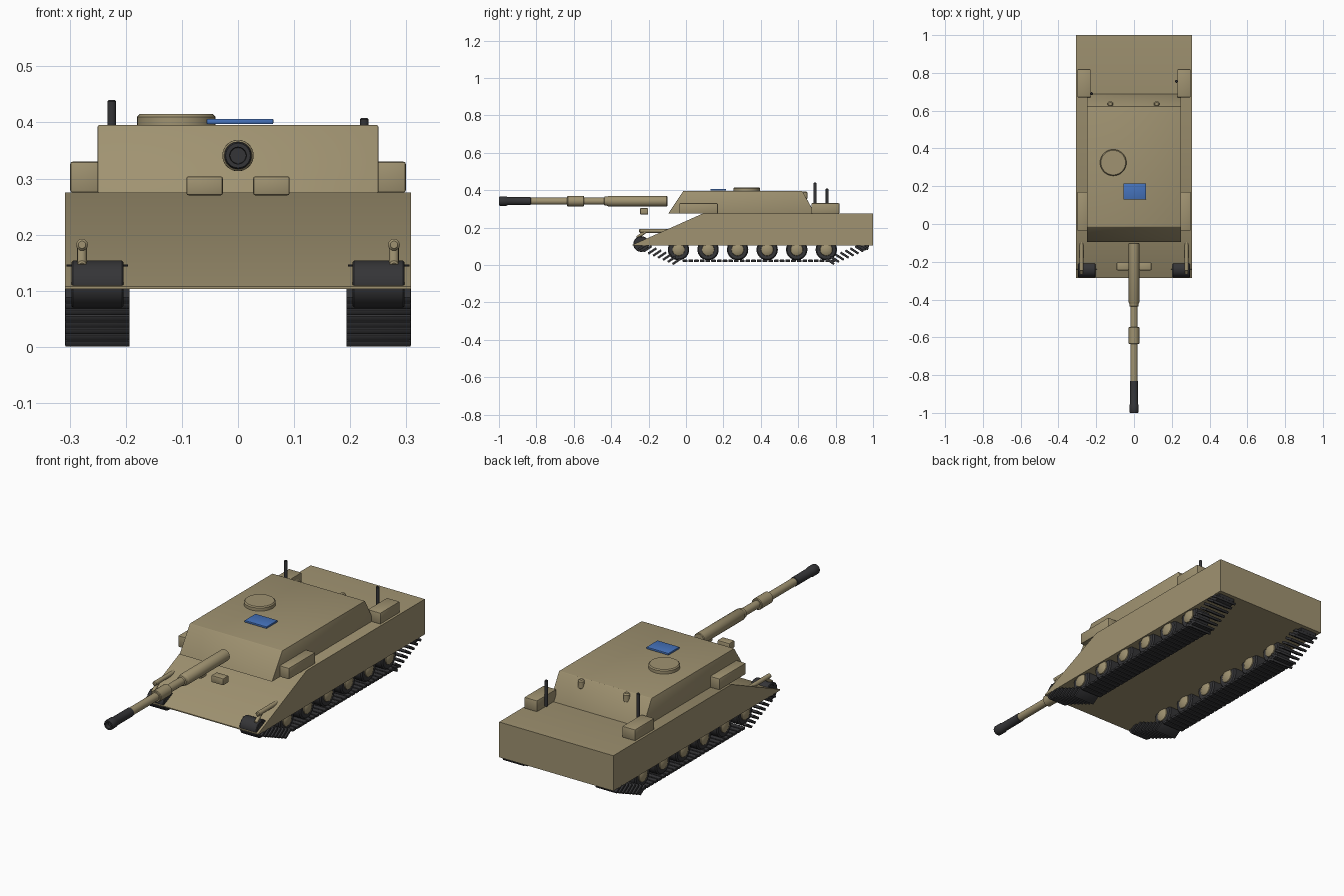
import bpy, bmesh, math
from mathutils import Vector

if "Cube" in bpy.data.objects:
    bpy.data.objects.remove(bpy.data.objects["Cube"])


def material(name, rgb):
    m = bpy.data.materials.new(name)
    m.use_nodes = True
    m.diffuse_color = (*rgb, 1)
    m.node_tree.nodes["Principled BSDF"].inputs["Base Color"].default_value = (*rgb, 1)
    return m


TAN = material("desert tan", (0.35, 0.29, 0.165))
DARK = material("dark rubber", (0.035, 0.035, 0.038))
BLUE = material("panel blue", (0.06, 0.17, 0.5))


def finish(name, bm, mat, bevel=0.0):
    bmesh.ops.recalc_face_normals(bm, faces=bm.faces)
    if bevel:
        bmesh.ops.bevel(bm, geom=bm.edges[:], offset=bevel, segments=2,
                        affect="EDGES", profile=0.5)
    mesh = bpy.data.meshes.new(name)
    bm.to_mesh(mesh)
    bm.free()
    mesh.materials.append(mat)
    ob = bpy.data.objects.new(name, mesh)
    bpy.context.collection.objects.link(ob)
    bpy.ops.object.select_all(action="DESELECT")
    ob.select_set(True)
    bpy.context.view_layer.objects.active = ob
    bpy.ops.object.shade_smooth_by_angle(angle=math.radians(35))
    return ob


def box(name, lo, hi, mat=TAN, bevel=0.004):
    bm = bmesh.new()
    bmesh.ops.create_cube(bm, size=1)
    lo, hi = Vector(lo), Vector(hi)
    for v in bm.verts:
        v.co = (lo + hi) / 2 + v.co * (hi - lo)
    return finish(name, bm, mat, bevel)


def extrude_profile(name, points, half_width, mat=TAN, bevel=0.002):
    """Side outline in (y, z), extruded across x."""
    bm = bmesh.new()
    sides = [[bm.verts.new((x, y, z)) for y, z in points]
             for x in (-half_width, half_width)]
    for s in sides:
        bm.faces.new(s)
    for i in range(len(points)):
        j = (i + 1) % len(points)
        bm.faces.new((sides[0][i], sides[0][j], sides[1][j], sides[1][i]))
    return finish(name, bm, mat, bevel)


def lathe(name, start, axis, profile, mat=TAN, sides=28):
    """Rings of (distance along axis, radius), with closed ends."""
    turn = Vector(axis).to_track_quat("Z", "Y")
    bm = bmesh.new()
    rings = []
    for d, r in profile:
        ring = []
        for k in range(sides):
            a = math.tau * k / sides
            p = Vector((r * math.cos(a), r * math.sin(a), d))
            ring.append(bm.verts.new(Vector(start) + turn @ p))
        rings.append(ring)
    for a, b in zip(rings, rings[1:]):
        for k in range(sides):
            n = (k + 1) % sides
            bm.faces.new((a[k], a[n], b[n], b[k]))
    bm.faces.new(rings[0])
    bm.faces.new(rings[-1])
    return finish(name, bm, mat)


def rod(name, a, b, r, mat=TAN, soft=0.003, sides=20):
    a, b = Vector(a), Vector(b)
    n = (b - a).length
    return lathe(name, a, b - a, [(0, r - soft), (soft, r), (n - soft, r), (n, r - soft)],
                 mat, sides)


# Hull and turret
extrude_profile("hull", [(-0.285, 0.103), (1, 0.103), (1, 0.275), (0.09, 0.275),
                         (-0.285, 0.108)], 0.308, bevel=0)
extrude_profile("turret", [(-0.095, 0.274), (0.69, 0.274), (0.622, 0.395),
                           (-0.015, 0.395)], 0.25)

# Roof fittings
rod("roof_hatch", (-0.11, 0.325, 0.39), (-0.11, 0.325, 0.415), 0.07, soft=0.005, sides=36)
box("blue_roof_panel", (-0.056, 0.13, 0.397), (0.063, 0.215, 0.4065), BLUE, 0.002)
for x in (-0.125, 0.12):
    rod("turret_rear_lug", (x, 0.635, 0.35), (x, 0.635, 0.393), 0.015, soft=0.006)

# Antennas
for x, y, top in ((-0.225, 0.69, 0.44), (0.225, 0.755, 0.408)):
    rod("antenna", (x, y, 0.28), (x, y, top), 0.008, DARK, sides=12)

# Main gun
gun = (0, -0.1, 0.341)
lathe("gun_barrel", gun, (0, -1, 0),
      [(0, 0.025), (0.003, 0.028), (0.315, 0.028), (0.318, 0.026), (0.322, 0.024),
       (0.335, 0.024), (0.338, 0.019), (0.75, 0.019)])
rod("barrel_sleeve", (0, -0.545, 0.341), (0, -0.635, 0.341), 0.028)
lathe("muzzle", gun, (0, -1, 0),
      [(0.73, 0.019), (0.732, 0.0215), (0.853, 0.0215), (0.86, 0.0245),
       (0.895, 0.0245), (0.9, 0.022), (0.9, 0.015), (0.88, 0.014)], DARK)

# Parts that appear on both sides
for s, side in ((1, "left"), (-1, "right")):
    def span(name, x0, x1, y0, y1, z0, z1, **kw):
        a, b = sorted((s * x0, s * x1))
        return box(f"{side}_{name}", (a, y0, z0), (b, y1, z1), **kw)

    span("turret_side_box", 0.245, 0.299, -0.035, 0.17, 0.275, 0.33)
    span("rear_stowage_box", 0.23, 0.299, 0.67, 0.82, 0.275, 0.33)
    span("front_sight_box", 0.027, 0.092, -0.245, -0.203, 0.27, 0.304)

    # Tow bars on the glacis
    x = s * 0.278
    rod(f"{side}_tow_bar", (x, -0.25, 0.182), (x, -0.09, 0.182), 0.0105, soft=0.004)
    rod(f"{side}_tow_bar_stem", (x, -0.262, 0.145), (x, -0.215, 0.18), 0.0085)

    # Drive drums
    rod(f"{side}_front_drum", (s * 0.204, -0.24, 0.112), (s * 0.297, -0.24, 0.112),
        0.042, DARK, sides=32)
    rod(f"{side}_front_axle", (s * 0.196, -0.24, 0.145), (s * 0.306, -0.24, 0.145),
        0.0015, DARK, soft=0.0005, sides=8)
    rod(f"{side}_rear_drum", (s * 0.204, 0.945, 0.112), (s * 0.297, 0.945, 0.112),
        0.036, DARK, sides=32)

    # Road wheels with domed hubs on both faces
    for i in range(6):
        y = -0.04 + i * 0.158
        rod(f"{side}_road_wheel", (s * 0.208, y, 0.082), (s * 0.292, y, 0.082),
            0.057, DARK, soft=0.006, sides=32)
        for x0, d in ((0.29, s), (0.21, -s)):
            lathe(f"{side}_wheel_hub", (s * x0, y, 0.082), (d, 0, 0),
                  [(0, 0.034), (0.006, 0.032), (0.011, 0.022), (0.014, 0.008)])

    # Track links: flat run, then stepped tilted links at both ends
    def link(y, z, tilt, length):
        ob = box(f"{side}_track_link", (-0.0575, -length / 2, -0.006),
                 (0.0575, length / 2, 0.006), DARK, 0.002)
        ob.location = (s * 0.2505, y, z)
        ob.rotation_euler.x = tilt

    for i in range(27):
        link(-0.005 + i * 0.0305, 0.022, 0, 0.025)
    for i in range(8):
        rise = 0.019 + i * 0.0112
        link(-0.05 - i * 0.026, rise, math.radians(33), 0.052)
        link(0.77 + i * 0.026, rise, math.radians(-33), 0.052)
